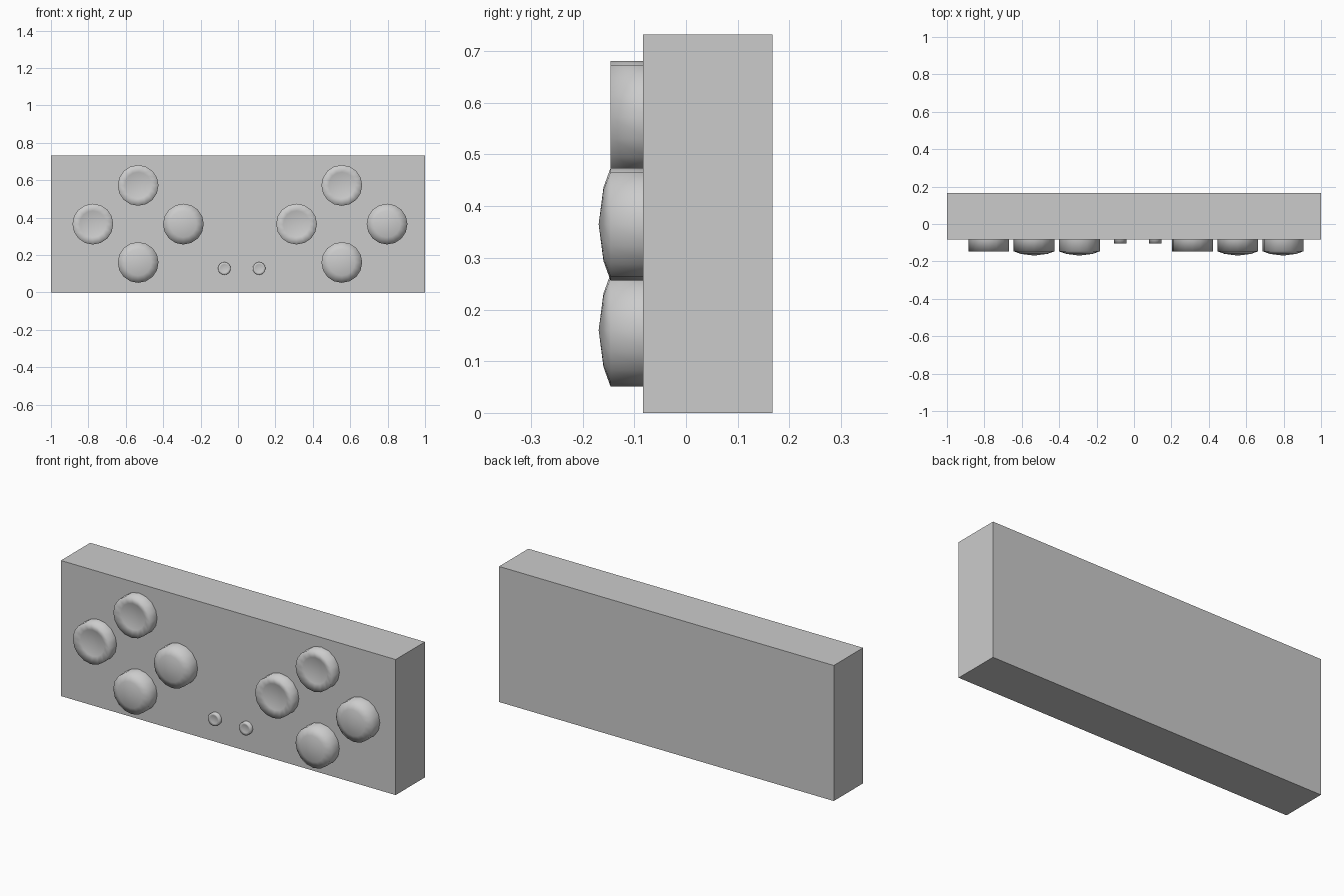
import bpy, math

cube = bpy.data.objects.get("Cube")
if cube:
    bpy.data.objects.remove(cube, do_unlink=True)

grey = bpy.data.materials.new("plain_grey")
grey.use_nodes = True
colour = (0.6, 0.6, 0.6, 1)
grey.diffuse_color = colour
grey.node_tree.nodes["Principled BSDF"].inputs["Base Color"].default_value = colour

FRONT = -0.083  # front face of the panel
SIDES = 16


def add_mesh(name, verts, faces, smooth):
    mesh = bpy.data.meshes.new(name)
    mesh.from_pydata(verts, [], faces)
    mesh.materials.append(grey)
    mesh.polygons.foreach_set("use_smooth", [smooth] * len(mesh.polygons))
    obj = bpy.data.objects.new(name, mesh)
    bpy.context.collection.objects.link(obj)
    return obj


def button(name, x, z, radius, height, crown):
    """Round button facing -y; crown > 0 domes the cap, crown < 0 dishes it."""
    rings = [(1, -0.01), (1, height), (0.65, height + 0.6 * crown)]
    verts = [(x + radius * r * math.cos(2 * math.pi * i / SIDES), FRONT - h,
              z + radius * r * math.sin(2 * math.pi * i / SIDES))
             for r, h in rings for i in range(SIDES)]
    verts.append((x, FRONT - height - crown, z))
    faces = []
    for i in range(SIDES):
        j = (i + 1) % SIDES
        for k in range(len(rings) - 1):
            a, b = k * SIDES, (k + 1) * SIDES
            faces.append((a + i, a + j, b + j, b + i))
        faces.append((b + i, b + j, len(verts) - 1))
    return add_mesh(name, verts, faces, True)


# Panel
bpy.ops.mesh.primitive_cube_add(size=1, location=(0, 0.042, 0.366))
panel = bpy.context.object
panel.name = "panel"
panel.scale = (2, 0.25, 0.732)
panel.data.materials.append(grey)

# Two diamonds of buttons: upper and -x caps dished, lower and +x caps domed
layout = [("upper", 0, 0.207, -0.02), ("outer_minus_x", -0.242, 0, -0.02),
          ("outer_plus_x", 0.242, 0, 0.023), ("lower", 0, -0.205, 0.023)]
for side, cx in (("right", -0.534), ("left", 0.555)):
    for part, dx, dz, crown in layout:
        button(f"{side}_{part}_button", cx + dx, 0.365 + dz, 0.109, 0.063, crown)

# Small buttons low in the middle
for side, x in (("right", -0.073), ("left", 0.113)):
    button(f"{side}_small_button", x, 0.128, 0.034, 0.022, -0.006)
